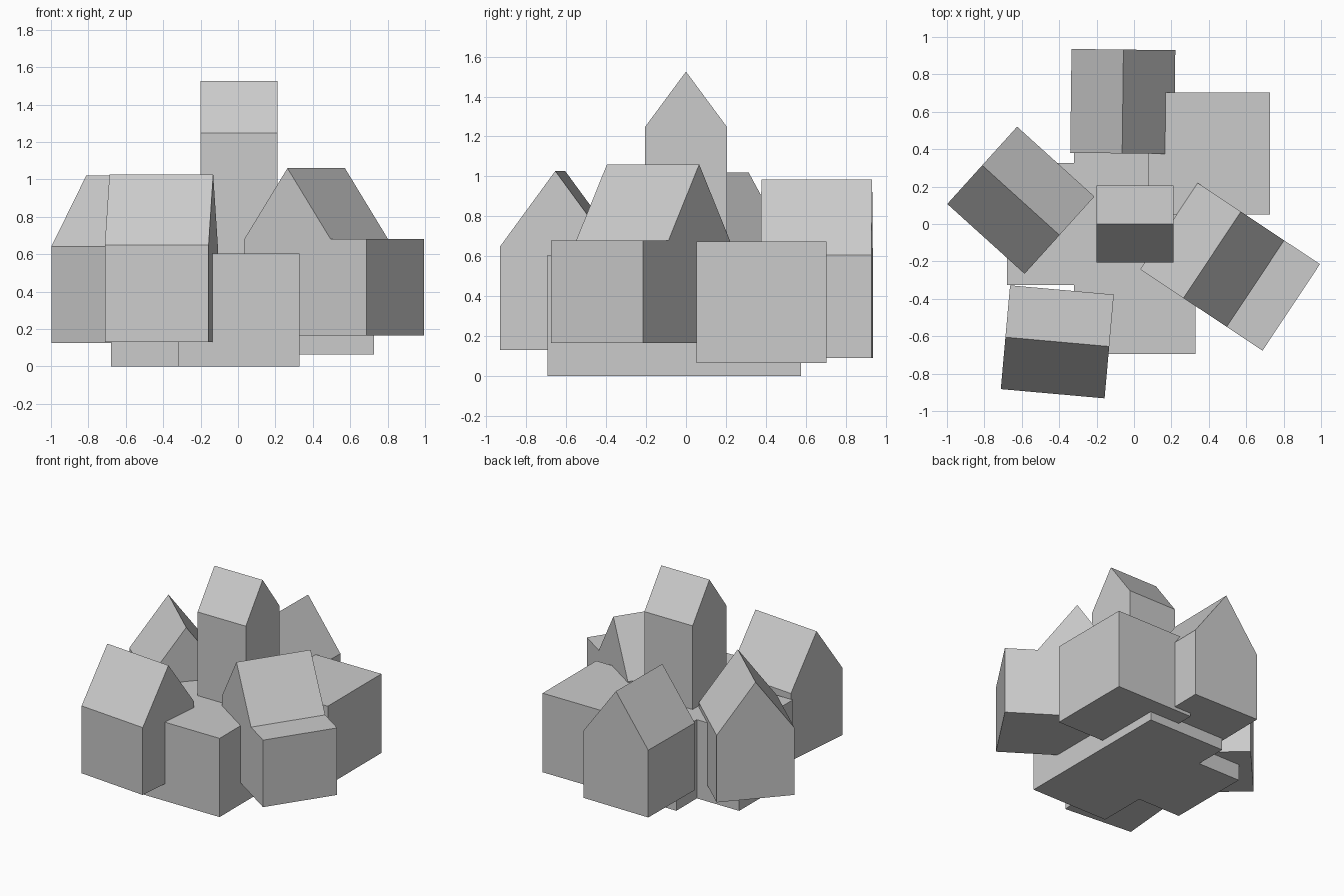
import bpy, bmesh, math

if "Cube" in bpy.data.objects:
    bpy.data.objects.remove(bpy.data.objects["Cube"])


def extrude_profile(name, profile, length, loc, angle):
    """Extrude a (across, z) profile along local x, then turn it about z."""
    bm = bmesh.new()
    verts = [bm.verts.new((-length / 2, a, z)) for a, z in profile]
    face = bm.faces.new(verts)
    ext = bmesh.ops.extrude_face_region(bm, geom=[face])
    new = [v for v in ext["geom"] if isinstance(v, bmesh.types.BMVert)]
    bmesh.ops.translate(bm, verts=new, vec=(length, 0, 0))
    bmesh.ops.recalc_face_normals(bm, faces=bm.faces)
    mesh = bpy.data.meshes.new(name)
    bm.to_mesh(mesh)
    bm.free()
    obj = bpy.data.objects.new(name, mesh)
    obj.location = (loc[0], loc[1], 0)
    obj.rotation_euler.z = math.radians(angle)
    bpy.context.collection.objects.link(obj)
    return obj


def house(name, loc, angle, size, bottom, eave, ridge, annex=0.0):
    """Gabled house with its ridge along local x; annex adds a flat wing at -y."""
    h = size / 2
    profile = [(-h, eave), (0, ridge), (h, eave), (h, bottom)]
    if annex:
        profile += [(-h - annex, bottom), (-h - annex, eave)]
    else:
        profile += [(-h, bottom)]
    extrude_profile(name, profile, size, loc, angle)


def block(name, x0, x1, y0, y1, z0, z1):
    h = (y1 - y0) / 2
    extrude_profile(name, [(-h, z0), (h, z0), (h, z1), (-h, z1)],
                    x1 - x0, ((x0 + x1) / 2, (y0 + y1) / 2), 0)


# Cross-shaped base (long block plus left wing meeting it edge to edge)
block("base_main", -0.32, 0.33, -0.695, 0.575, 0, 0.605)
block("base_left_wing", -0.68, -0.32, -0.325, 0.325, 0, 0.605)

# Raised flat block at back right
block("back_right_block", 0.075, 0.727, 0.052, 0.703, 0.065, 0.673)

# Central tower
house("tower", (0.005, 0.0), 0, 0.41, 0.6, 1.248, 1.525)

# Surrounding gabled houses
house("left_house", (-0.605, 0.127), -42.1, 0.557, 0.125, 0.64, 1.02)
house("front_house", (-0.41, -0.63), -5.1, 0.557, 0.13, 0.648, 1.027)
house("back_house", (-0.06, 0.655), 89.3, 0.555, 0.09, 0.607, 0.985)
house("right_house", (0.418, -0.165), 56.4, 0.555, 0.165, 0.68, 1.06, annex=0.23)
